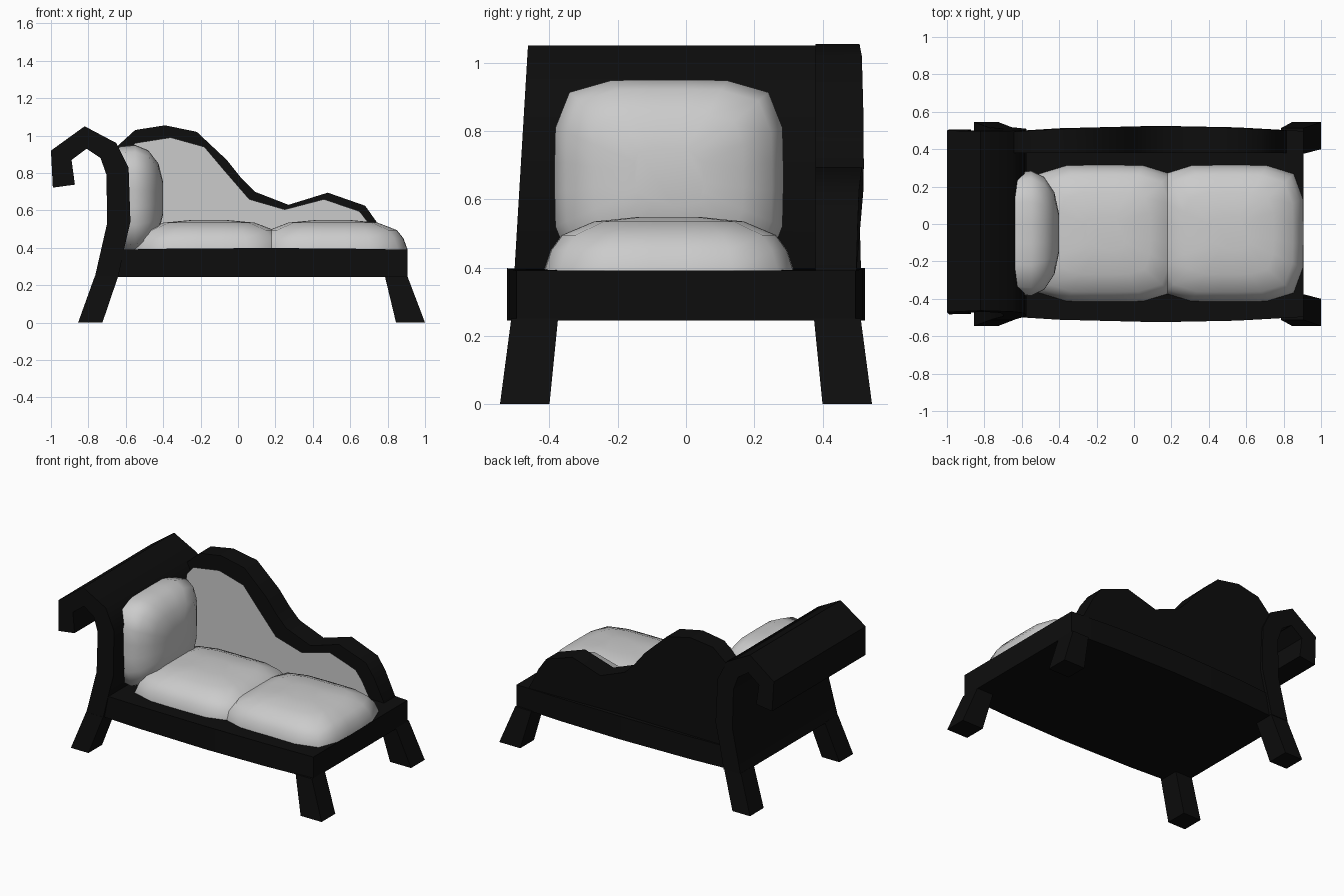
import bpy, bmesh, math
from mathutils import Vector

if "Cube" in bpy.data.objects:
    bpy.data.objects.remove(bpy.data.objects["Cube"])

black = bpy.data.materials.new("black_frame")
black.diffuse_color = (0.004, 0.004, 0.004, 1)
black.use_nodes = True
black.node_tree.nodes["Principled BSDF"].inputs["Base Color"].default_value = black.diffuse_color


def finish(name, bm, mat=None, angle=40):
    bmesh.ops.recalc_face_normals(bm, faces=bm.faces)
    me = bpy.data.meshes.new(name)
    bm.to_mesh(me)
    bm.free()
    ob = bpy.data.objects.new(name, me)
    bpy.context.collection.objects.link(ob)
    if mat:
        me.materials.append(mat)
    bpy.ops.object.select_all(action='DESELECT')
    ob.select_set(True)
    bpy.context.view_layer.objects.active = ob
    bpy.ops.object.shade_smooth_by_angle(angle=math.radians(angle))
    return ob


def loft(name, rings, mat=None, angle=40):
    """Bridge equal-length rings and cap both ends."""
    bm = bmesh.new()
    vr = [[bm.verts.new(p) for p in r] for r in rings]
    n = len(vr[0])
    for a, b in zip(vr, vr[1:]):
        for i in range(n):
            j = (i + 1) % n
            bm.faces.new((a[i], a[j], b[j], b[i]))
    bm.faces.new(vr[0][::-1])
    bm.faces.new(vr[-1])
    return finish(name, bm, mat, angle)


def rounded(hu, hv, n=20, e=5.0):
    """Superellipse outline used by the cushions."""
    pts = []
    for i in range(n):
        t = 2 * math.pi * (i + 0.5) / n
        c, s = math.cos(t), math.sin(t)
        r = (abs(c) ** e + abs(s) ** e) ** (-1 / e)
        pts.append((hu * c * r, hv * s * r))
    return pts


def bow(x):
    """Slight outward curve of the long sides."""
    return 0.525 - 0.03 * ((x - 0.13) / 0.8) ** 2


# seat base with bowed long sides
xs = [-0.68, -0.4, 0.13, 0.55, 0.905]
outline = [(x, -bow(x)) for x in xs] + [(x, bow(x)) for x in reversed(xs)]
loft("seat_base", [[(x, y, 0.245) for x, y in outline],
                   [(x, y, 0.39 + 0.3 * (abs(y) - 0.495)) for x, y in outline]], black)

# splayed legs
for xname, top, bottom in (("left", (-0.765, -0.64), (-0.855, -0.725)),
                           ("right", (0.785, 0.905), (0.845, 1.0))):
    for yname, s in (("front", -1), ("back", 1)):
        loft(f"{yname}_{xname}_leg",
             [[(x0, s * y0, z), (x1, s * y0, z), (x1, s * y1, z), (x0, s * y1, z)]
              for (x0, x1), y0, y1, z in ((bottom, 0.40, 0.545, 0), (top, 0.375, 0.512, 0.25))],
             black)

# scrolled arm, tapering slightly towards its top
arm = [(-0.765, 0.245), (-0.70, 0.53), (-0.703, 0.79), (-0.735, 0.88), (-0.81, 0.93),
       (-0.89, 0.87), (-0.872, 0.738), (-0.99, 0.722), (-1.0, 0.92), (-0.82, 1.05),
       (-0.65, 0.96), (-0.585, 0.83), (-0.575, 0.54), (-0.61, 0.39), (-0.64, 0.245)]
loft("scroll_arm", [[(x, -0.508 + 0.06 * (z - 0.3), z) for x, z in arm],
                    [(x, 0.515 - 0.025 * (z - 0.3), z) for x, z in arm]], black)

# wavy backrest panel
back = [(-0.68, 0.3), (-0.66, 0.93), (-0.55, 1.03), (-0.39, 1.055), (-0.22, 1.02), (-0.06, 0.87),
        (0.02, 0.77), (0.09, 0.70), (0.27, 0.63), (0.48, 0.695), (0.68, 0.625), (0.74, 0.54),
        (0.82, 0.38), (0.82, 0.3)]
loft("backrest", [[(x, 0.38, z) for x, z in back],
                  [(x, bow(x) - 0.004, z) for x, z in back]], black)

# back cushion: outline puffed forward with two insets
pad = [(-0.60, 0.38), (-0.60, 0.90), (-0.55, 0.96), (-0.36, 0.99), (-0.18, 0.94), (-0.07, 0.81),
       (0.06, 0.66), (0.25, 0.605), (0.46, 0.66), (0.65, 0.595), (0.70, 0.53), (0.78, 0.38)]
bm = bmesh.new()
face = bm.faces.new([bm.verts.new((x, 0.385, z)) for x, z in pad])
face.normal_update()
if face.normal.y > 0:
    face.normal_flip()
for thick, depth in ((0.03, 0.07), (0.05, 0.07)):
    bmesh.ops.inset_region(bm, faces=[face], thickness=thick, depth=depth)
finish("back_cushion", bm, None, 60)

# seat cushions
for name, x0, x1 in (("left_seat_cushion", -0.56, 0.25), ("right_seat_cushion", 0.11, 0.905)):
    cx, shape = (x0 + x1) / 2, rounded((x1 - x0) / 2, 0.365)
    loft(name, [[(cx + u * s, -0.05 + v * s, z) for u, v in shape]
                for z, s in ((0.37, 1), (0.395, 1), (0.45, 0.95), (0.495, 0.86),
                             (0.535, 0.6), (0.548, 0.25))], None, 60)

# arm cushion, leaning against the scrolled arm
shape = rounded(0.335, 0.285)
loft("arm_cushion", [[(x, -0.05 + u * s, 0.665 + v * s) for u, v in shape]
                     for x, s in ((-0.635, 0.97), (-0.55, 1), (-0.48, 0.9),
                                  (-0.425, 0.65), (-0.40, 0.3))], None, 60)
